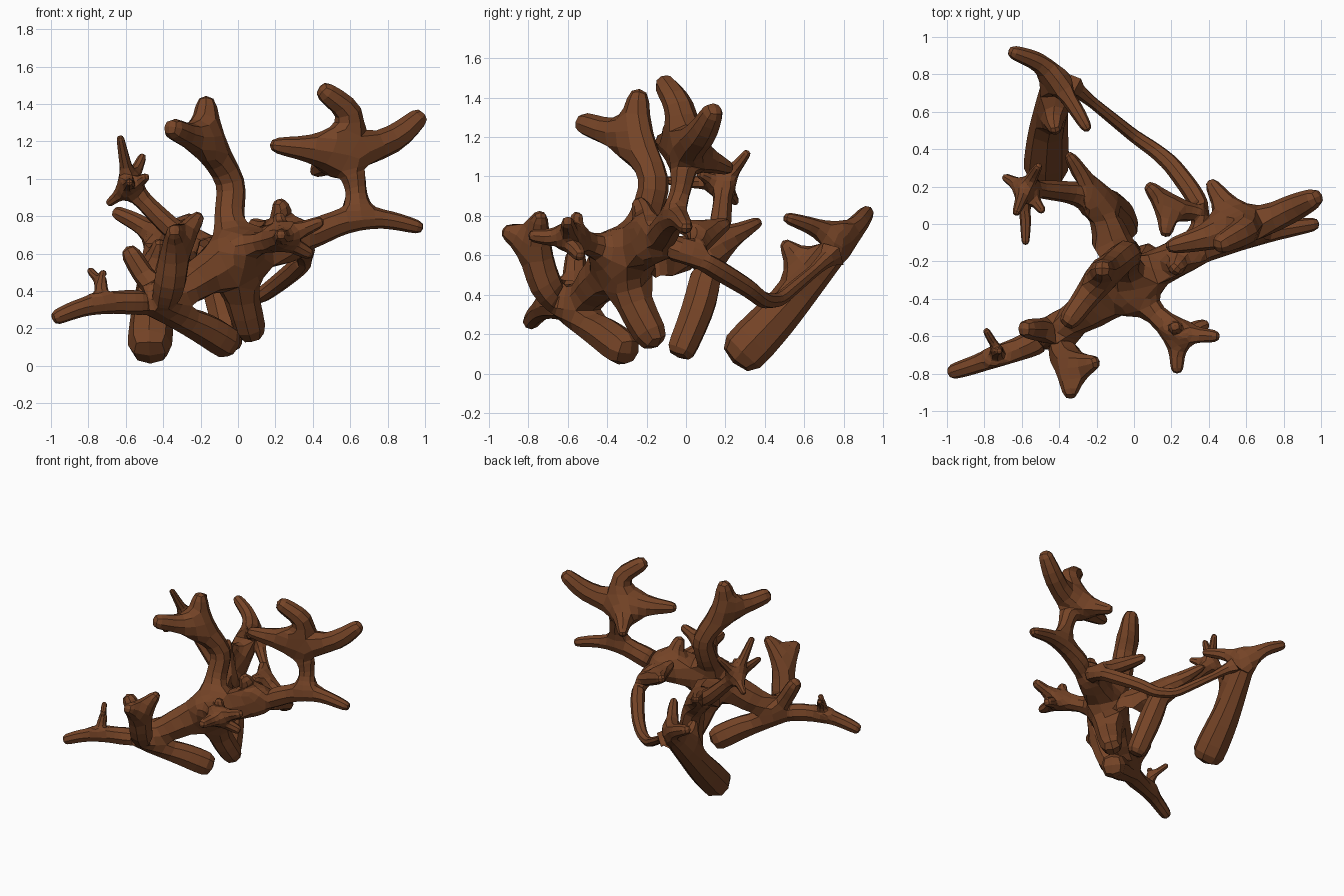
import bpy
from mathutils import Vector

if "Cube" in bpy.data.objects:
    bpy.data.objects.remove(bpy.data.objects["Cube"])

verts, radii, edges = [], [], []


def joint(p, r):
    verts.append(Vector(p))
    radii.append(r)
    return len(verts) - 1


def limb(parent, r0, r1, *path):
    """Grow a tapering, smoothly bending limb; a path entry may be an existing joint.
    Returns the joint indices of the path points."""
    given = [p if isinstance(p, int) else None for p in path]
    pts = [verts[p] if isinstance(p, int) else Vector(p) for p in path]
    if parent is not None:
        pts.insert(0, verts[parent])
    made, prev = [], parent
    shift = len(pts) - len(path)
    for k in range(len(path)):
        i = k + shift
        r = r0 + (r1 - r0) * k / max(len(path) - 1, 1)
        if prev is not None:
            a, b, c, d = pts[max(i - 2, 0)], pts[i - 1], pts[i], pts[min(i + 1, len(pts) - 1)]
            if (c - b).length > 0.24 and len(path) > 1:   # bend long spans with a midpoint
                rm = r if k == 0 else r + (r0 - r1) / (len(path) - 1) / 2
                mid = joint((9 * (b + c) - a - d) / 16, rm)
                edges.append((prev, mid))
                prev = mid
        here = joint(pts[i], r) if given[k] is None else given[k]
        if prev is not None:
            edges.append((prev, here))
        made.append(here)
        prev = here
    return made


def tips(parent, r, *ends):
    """Short single twigs fanning out from one joint."""
    for e in ends:
        limb(parent, r, r, e)


# low front limb with its twig, stub and forked post
front = limb(None, .1, .04, (-.07, -.32, .13), (-.4, -.57, .31), (-.73, -.71, .34), (-.97, -.79, .26))
twiglet = limb(front[2], .028, .028, (-.73, -.68, .44))
tips(twiglet[0], .018, (-.79, -.57, .51), (-.72, -.68, .5))
tips(front[1], .05, (-.58, -.56, .61))
post = limb(front[1], .095, .085, (-.36, -.72, .45), (-.34, -.77, .66))
tips(post[1], .037, (-.34, -.91, .72), (-.21, -.74, .8))

# trunk rising to the right, with a front root and a knob
trunk = limb(front[1], .12, .035, (-.03, -.32, .59), (.3, -.15, .66), (.64, -.06, .8), (.97, 0, .74))
limb(trunk[0], .095, .085, (.01, -.29, .4), (.07, -.17, .18))
tips(trunk[1], .04, (.22, -.24, .87))

# tall left fork
fork = limb(trunk[0], .08, .085, (-.05, -.21, .78), (-.03, -.15, .98), (-.17, -.27, 1.18))
tips(fork[2], .055, (-.35, -.52, 1.27), (-.17, -.24, 1.41))

# small front spur cluster
spur = limb(trunk[0], .06, .06, (.08, -.45, .65), (.23, -.59, .68))
tips(spur[1], .03, (.23, -.78, .7), (.44, -.6, .77), (.38, -.54, .6), (.22, -.55, .8))

# tall right crown
crown = limb(trunk[2], .055, .11, (.63, -.02, .95), (.57, -.03, 1.14))
limb(crown[1], .08, .05, (.84, .08, 1.21), (.97, .14, 1.33))
limb(crown[1], .08, .052, (.61, -.03, 1.36), (.46, -.11, 1.47))
tips(crown[1], .036, (.19, -.12, 1.18))
tips(crown[1], .03, (.41, .22, 1.04))

# back bridge, its root and the thin twig cluster
bridge = limb(trunk[0], .1, .09, (-.12, -.08, .6), (-.18, .12, .63))
limb(bridge[1], .09, .075, (-.1, .08, .38), (-.05, -.02, .13))
twig = limb(bridge[1], .06, .045, (-.34, .17, .72), (-.58, .19, .96))
tips(twig[1], .02, (-.63, .06, 1.22), (-.58, -.1, .98), (-.51, .31, 1.12),
     (-.69, .25, .87), (-.49, .07, 1.01))
tips(bridge[1], .025, (-.35, .37, .77))

# heavy back limb with forked top and stub
back = limb(None, .13, .035, (-.47, .3, .12), (-.45, .64, .48), (-.43, .82, .69), (-.65, .92, .82))
tips(back[2], .028, (-.25, .51, .79))
tips(back[1], .03, (-.42, .5, .66))

# thin loop sweeping behind, joining trunk and back limb, with a small fork
loop = limb(trunk[1], .06, .025, (.39, .02, .61), (.2, .32, .43), (0, .47, .37), back[2])
side = limb(loop[0], .065, .065, (.19, .1, .7))
tips(side[0], .034, (.08, .2, .76), (.17, -.05, .76))

# push every free end outward to allow for the rounding of its cap
links = [[] for _ in verts]
for a, b in edges:
    links[a].append(b)
    links[b].append(a)
for i, near in enumerate(links):
    if len(near) == 1:
        verts[i] += (verts[i] - verts[near[0]]).normalized() * radii[i] * 0.8

# skin the skeleton, then soften to eight-sided limbs
mesh = bpy.data.meshes.new("branching_wood")
mesh.from_pydata(verts, edges, [])
wood = bpy.data.objects.new("branching_wood", mesh)
bpy.context.collection.objects.link(wood)
skin = wood.modifiers.new("skin", 'SKIN')
skin.branch_smoothing = 0.3
for sv, r in zip(mesh.skin_vertices[0].data, radii):
    sv.radius = (r * 1.07, r * 1.07)
mesh.skin_vertices[0].data[trunk[0]].use_root = True
soften = wood.modifiers.new("soften", 'SUBSURF')
soften.levels = soften.render_levels = 1

bark = bpy.data.materials.new("bark")
bark.diffuse_color = (0.18, 0.058, 0.02, 1)
bark.use_nodes = True
bark.node_tree.nodes["Principled BSDF"].inputs["Base Color"].default_value = bark.diffuse_color
mesh.materials.append(bark)
